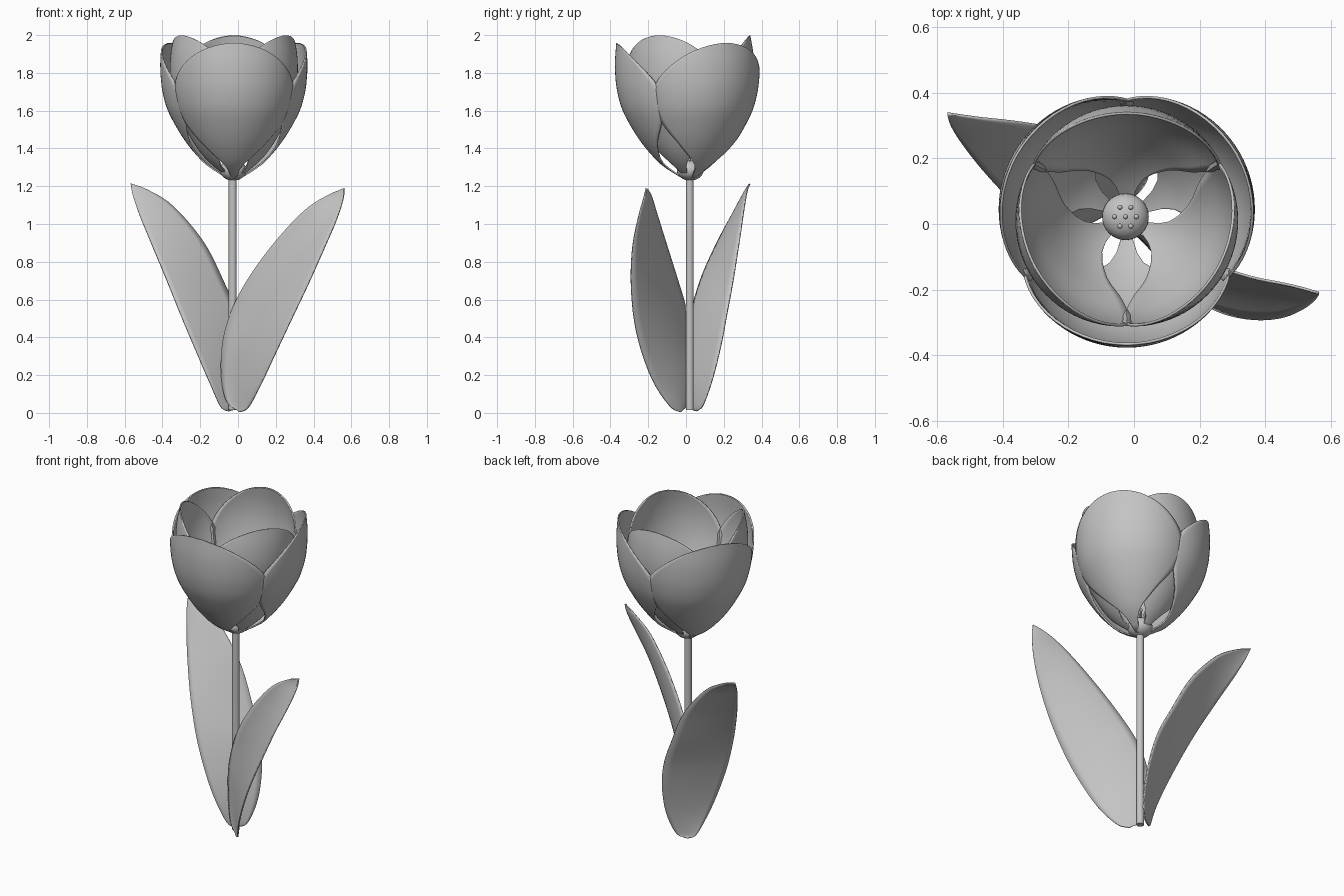
import bpy, bmesh, math
from mathutils import Vector

if "Cube" in bpy.data.objects:
    bpy.data.objects.remove(bpy.data.objects["Cube"])

CX, CY = -0.022, 0.02          # flower axis

mat = bpy.data.materials.new("soft grey")
mat.diffuse_color = (0.55, 0.55, 0.55, 1)
mat.use_nodes = True
mat.node_tree.nodes["Principled BSDF"].inputs["Base Color"].default_value = mat.diffuse_color


def spline(pts, t):
    """Catmull-Rom point through pts, t in 0..1."""
    n = len(pts) - 1
    i = min(int(t * n), n - 1)
    f = t * n - i
    p1, p2 = Vector(pts[i]), Vector(pts[i + 1])
    p0 = Vector(pts[i - 1]) if i else 2 * p1 - p2
    p3 = Vector(pts[i + 2]) if i + 2 <= n else 2 * p2 - p1
    return 0.5 * (2 * p1 + (p2 - p0) * f + (2 * p0 - 5 * p1 + 4 * p2 - p3) * f ** 2
                  + (3 * p1 - p0 - 3 * p2 + p3) * f ** 3)


def lookup(keys, x):
    """Smooth value at x for a list of (x, value) keys."""
    s = [spline(keys, k / 120) for k in range(121)]
    for a, b in zip(s, s[1:]):
        if x <= b[0]:
            return a[1] + (b[1] - a[1]) * max(0, x - a[0]) / max(b[0] - a[0], 1e-6)
    return s[-1][1]


def finish(name, bm, thick=0):
    bmesh.ops.remove_doubles(bm, verts=bm.verts, dist=1e-5)
    bmesh.ops.recalc_face_normals(bm, faces=bm.faces)
    me = bpy.data.meshes.new(name)
    bm.to_mesh(me)
    bm.free()
    me.materials.append(mat)
    ob = bpy.data.objects.new(name, me)
    bpy.context.collection.objects.link(ob)
    if thick:
        mod = ob.modifiers.new("thickness", 'SOLIDIFY')
        mod.thickness = thick
        mod.offset = 0
    bpy.ops.object.select_all(action='DESELECT')
    bpy.context.view_layer.objects.active = ob
    ob.select_set(True)
    bpy.ops.object.shade_smooth_by_angle(angle=math.radians(50))
    return ob


def sheet(name, rows, thick):
    bm = bmesh.new()
    g = [[bm.verts.new(p) for p in r] for r in rows]
    for a, b in zip(g, g[1:]):
        for j in range(len(a) - 1):
            bm.faces.new((a[j], a[j + 1], b[j + 1], b[j]))
    return finish(name, bm, thick)


# Petals: patches of a cup, with a tapering base, an elliptical top and edges curled in
def petal(name, angle, radii, chords, tip, curl):
    z0, (zw, w) = radii[0][0], chords[-1]
    zs = [z0 + (zw - z0) * k / 18 for k in range(18)]
    zs += [zw + (tip - zw) * math.sin(k * math.pi / 28) for k in range(15)]
    rows = []
    for z in zs:
        r = lookup(radii, z)
        if z < zw:
            c = lookup(chords, z)
        else:
            c = w * math.sqrt(max(0, 1 - ((z - zw) / (tip - zw)) ** 2))
        h = math.asin(min(0.9, c / r))
        for _ in range(4):
            h = math.asin(min(0.9, c / (r * (1 - curl * (h / 1.047) ** 2))))
        row = []
        for j in range(25):
            d = h * (j / 12 - 1)
            a = math.radians(angle) + d
            rr = r * (1 - curl * (d / 1.047) ** 2)
            row.append((CX + rr * math.cos(a), CY + rr * math.sin(a), z))
        rows.append(row)
    sheet(name, rows, 0.008)


outer_r = [(1.24, .03), (1.31, .14), (1.38, .21), (1.45, .265), (1.53, .315),
           (1.61, .355), (1.70, .38), (1.78, .39), (1.86, .392), (1.96, .385)]
outer_w = [(1.24, .008), (1.31, .045), (1.40, .14), (1.50, .23), (1.60, .288), (1.71, .313)]
inner_r = [(1.25, .03), (1.32, .12), (1.40, .19), (1.50, .25), (1.60, .298),
           (1.70, .325), (1.80, .337), (1.90, .333), (2.0, .316)]
inner_w = [(1.25, .006), (1.32, .045), (1.40, .12), (1.50, .2), (1.62, .26), (1.74, .285)]
for k in range(3):
    petal(f"outer_petal_{k + 1}", -90 + 120 * k, outer_r, outer_w, 1.957, 0.075)
    petal(f"inner_petal_{k + 1}", -30 + 120 * k, inner_r, inner_w, 1.997, 0.03)


# Leaves: cupped blades spanned between two edge curves
def leaf(name, e1, e2, bulge):
    rows = []
    wmax = max((spline(e1, k / 40) - spline(e2, k / 40)).length for k in range(41))
    for k in range(41):
        a, b = spline(e1, k / 40), spline(e2, k / 40)
        off = Vector(bulge) * (b - a).length / wmax
        rows.append([a.lerp(b, j / 10) + off * (1 - (j / 5 - 1) ** 2) for j in range(11)])
    sheet(name, rows, 0.008)


leaf("right_leaf",
     [(.01, -.03, .004), (-.06, .015, .06), (-.088, .035, .2), (-.08, .025, .38), (-.03, 0, .55),
      (.06, -.05, .72), (.2, -.11, .91), (.35, -.16, 1.07), (.47, -.185, 1.15),
      (.562, -.21, 1.19)],
     [(.01, -.03, .004), (.055, -.08, .03), (.12, -.165, .15), (.195, -.23, .31),
      (.275, -.272, .48), (.37, -.29, .68), (.455, -.283, .87), (.52, -.255, 1.02),
      (.556, -.225, 1.13), (.562, -.21, 1.19)], (.016, .02, 0))
leaf("left_leaf",
     [(-.05, .06, .01), (.005, .09, .04), (.04, .14, .18), (.035, .185, .36), (0, .215, .52),
      (-.07, .245, .68), (-.18, .28, .90), (-.34, .308, 1.09), (-.47, .323, 1.175),
      (-.568, .337, 1.213)],
     [(-.05, .06, .01), (-.09, .03, .03), (-.145, .0, .15), (-.21, -.005, .3), (-.295, .02, .5),
      (-.38, .08, .71), (-.46, .165, .9), (-.522, .245, 1.05), (-.556, .3, 1.15),
      (-.568, .337, 1.213)], (-.016, -.02, 0))


# Stem
def tube(bm, x, y, z0, z1, r, seg):
    rings = [[bm.verts.new((x + r * math.cos(2 * math.pi * i / seg),
                            y + r * math.sin(2 * math.pi * i / seg), z))
              for i in range(seg)] for z in (z0, z1)]
    for i in range(seg):
        j = (i + 1) % seg
        bm.faces.new((rings[0][i], rings[0][j], rings[1][j], rings[1][i]))
    bm.faces.new(rings[0][::-1])
    bm.faces.new(rings[1])


def ball(bm, x, y, z, r, rz, seg):
    vs = bmesh.ops.create_uvsphere(bm, u_segments=seg, v_segments=seg // 2, radius=1)["verts"]
    for v in vs:
        v.co = (x + v.co.x * r, y + v.co.y * r, z + v.co.z * rz)


SX = -0.028
bm = bmesh.new()
tube(bm, SX, CY, 0.015, 1.26, 0.021, 24)
finish("stem", bm)

# Flower base
bm = bmesh.new()
ball(bm, SX + .002, CY + .002, 1.285, 0.071, 0.055, 32)
finish("flower_base", bm)

# Stamens: one in the middle, six around it
bm = bmesh.new()
spots = [(0, 0)] + [(.033 * math.cos(k * math.pi / 3), .033 * math.sin(k * math.pi / 3))
                    for k in range(6)]
for dx, dy in spots:
    tube(bm, SX + .002 + dx, CY + .002 + dy, 1.31, 1.38, 0.004, 8)
    ball(bm, SX + .002 + dx, CY + .002 + dy, 1.38, 0.008, 0.01, 12)
finish("stamens", bm)
